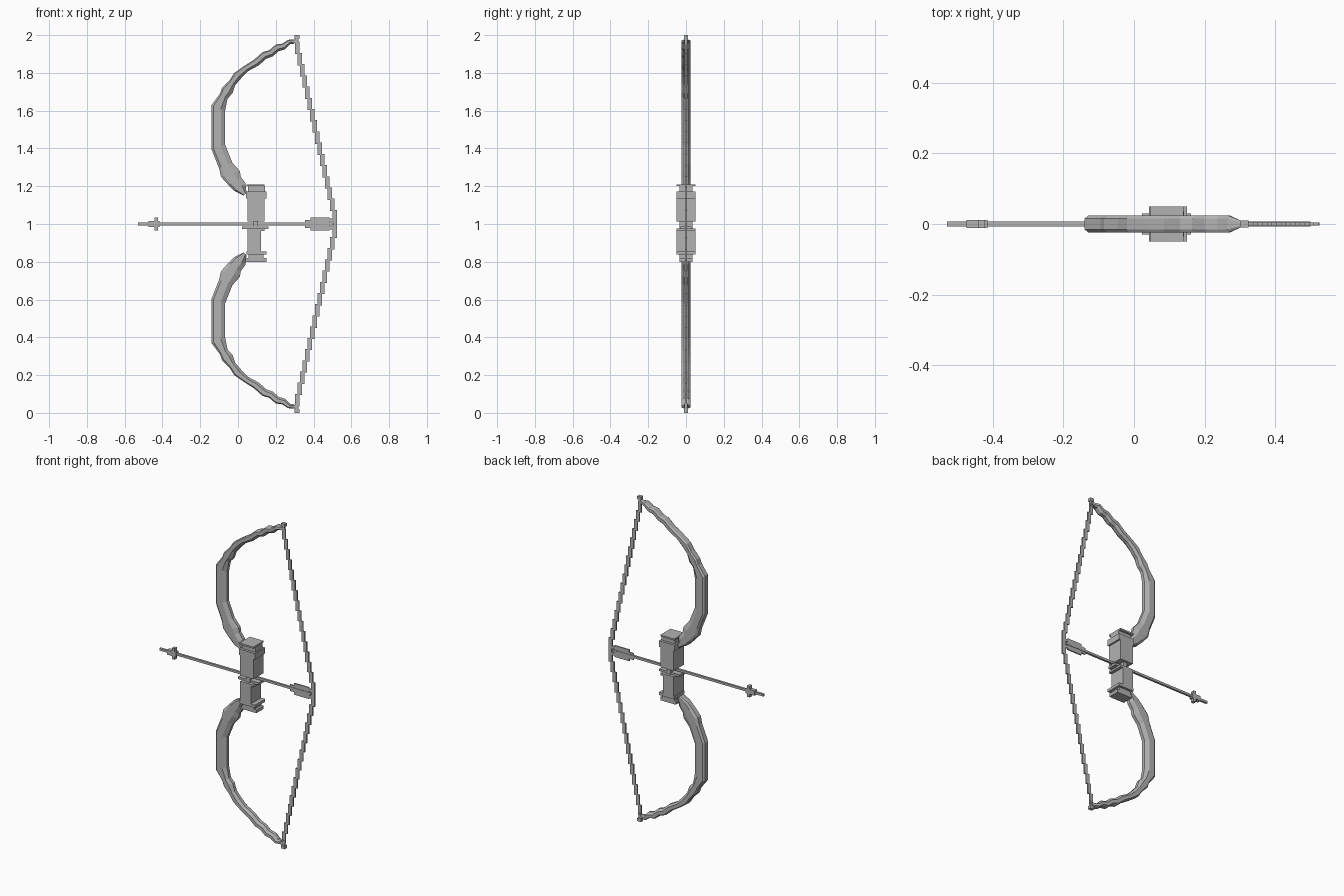
import bpy, bmesh
from mathutils import Vector

cube = bpy.data.objects.get("Cube")
if cube:
    bpy.data.objects.remove(cube, do_unlink=True)

GREY = (0.45, 0.45, 0.45, 1)
grey = bpy.data.materials.new("plain_grey")
grey.use_nodes = True
grey.diffuse_color = GREY
grey.node_tree.nodes["Principled BSDF"].inputs["Base Color"].default_value = GREY
MID = 1.0  # height of the arrow and of the mirror plane


def finish(name, bm):
    bmesh.ops.recalc_face_normals(bm, faces=bm.faces)
    mesh = bpy.data.meshes.new(name)
    bm.to_mesh(mesh)
    bm.free()
    mesh.materials.append(grey)
    obj = bpy.data.objects.new(name, mesh)
    bpy.context.collection.objects.link(obj)
    return obj


def add_box(bm, x0, x1, half_y, z0, z1):
    verts = bmesh.ops.create_cube(bm, size=1)["verts"]
    for v in verts:
        v.co = Vector(((x0 + x1) / 2 + v.co.x * (x1 - x0),
                       v.co.y * 2 * half_y,
                       (z0 + z1) / 2 + v.co.z * (z1 - z0)))


def boxes(name, *specs):
    bm = bmesh.new()
    for spec in specs:
        add_box(bm, *spec)
    return finish(name, bm)


def mirrored_copy(obj, name):
    bm = bmesh.new()
    bm.from_mesh(obj.data)
    for v in bm.verts:
        v.co.z = 2 * MID - v.co.z
    return finish(name, bm)


# Curved limb: outer and inner edge points, from the grip to the tip
outer = [(.03, 1.15), (-.02, 1.175), (-.05, 1.205), (-.09, 1.25), (-.10, 1.295),
         (-.14, 1.395), (-.14, 1.63), (-.095, 1.69), (-.085, 1.72), (-.045, 1.76),
         (-.02, 1.80), (.03, 1.835), (.085, 1.87), (.13, 1.91), (.165, 1.92),
         (.20, 1.95), (.235, 1.955), (.265, 1.975), (.30, 1.978)]
inner = [(.045, 1.165), (.04, 1.215), (.015, 1.25), (.01, 1.28), (-.03, 1.325),
         (-.068, 1.42), (-.068, 1.60), (-.055, 1.665), (-.03, 1.69), (-.015, 1.735),
         (.02, 1.775), (.055, 1.81), (.11, 1.84), (.15, 1.875), (.185, 1.888),
         (.215, 1.915), (.25, 1.925), (.275, 1.952), (.30, 1.955)]
# Bevelled cross-section: position from outer to inner edge, half depth
section = [(0, .015), (.15, .024), (.68, .024), (1, .010)]
ring = section + [(t, -h) for t, h in reversed(section)]

bm = bmesh.new()
loops = []
for i, (a, b) in enumerate(zip(outer, inner)):
    slim = .45 if i == len(outer) - 1 else 1
    loops.append([bm.verts.new((a[0] + (b[0] - a[0]) * t, h * slim,
                                a[1] + (b[1] - a[1]) * t)) for t, h in ring])
for lower, upper in zip(loops, loops[1:]):
    for k in range(len(ring)):
        n = (k + 1) % len(ring)
        bm.faces.new((lower[k], lower[n], upper[n], upper[k]))
bm.faces.new(loops[0])
bm.faces.new(loops[-1])
upper_limb = finish("upper_limb", bm)
mirrored_copy(upper_limb, "lower_limb")

# Limb tip that holds the string
tip = boxes("upper_limb_tip", (.27, .312, .010, 1.957, 1.976),
            (.30, .325, .010, 1.98, 2.0), (.305, .32, .007, 1.95, 1.985))
mirrored_copy(tip, "lower_limb_tip")

# Stepped bowstring
bm = bmesh.new()
STEPS = 16
rise = .95 / STEPS
for i in range(STEPS):
    x = .302 + .198 * i / (STEPS - 1)
    z = 1.965 - rise * i
    add_box(bm, x, x + .023, .004, z - rise - .006, z)
string = finish("upper_string", bm)
mirrored_copy(string, "lower_string")
boxes("string_centre", (.503, .525, .004, .97, 1.03))

# Grip blocks, collars and arrow rest
boxes("upper_grip", (.05, .14, .05, 1.012, 1.15), (.042, .15, .05, 1.135, 1.172),
      (.052, .142, .035, 1.165, 1.20), (.045, .14, .05, 1.20, 1.21))
boxes("lower_grip", (.05, .122, .05, .85, .97), (.045, .15, .05, .838, .855),
      (.055, .135, .035, .81, .845), (.045, .15, .035, .80, .82))
boxes("arrow_rest", (.05, .14, .05, .962, .976), (.022, .162, .030, .974, .988),
      (.08, .105, .035, .95, 1.015))

# Arrow with stepped head and flat fletching
boxes("arrow_shaft", (-.53, .50, .0065, .993, 1.007))
boxes("arrow_head", (-.475, -.415, .012, .985, 1.015),
      (-.442, -.424, .012, .966, 1.034))
boxes("fletching", (.355, .387, .004, .98, 1.02), (.385, .485, .004, 1.007, 1.035),
      (.385, .485, .004, .965, .993), (.48, .505, .004, 1.012, 1.028),
      (.48, .505, .004, .972, .988))
